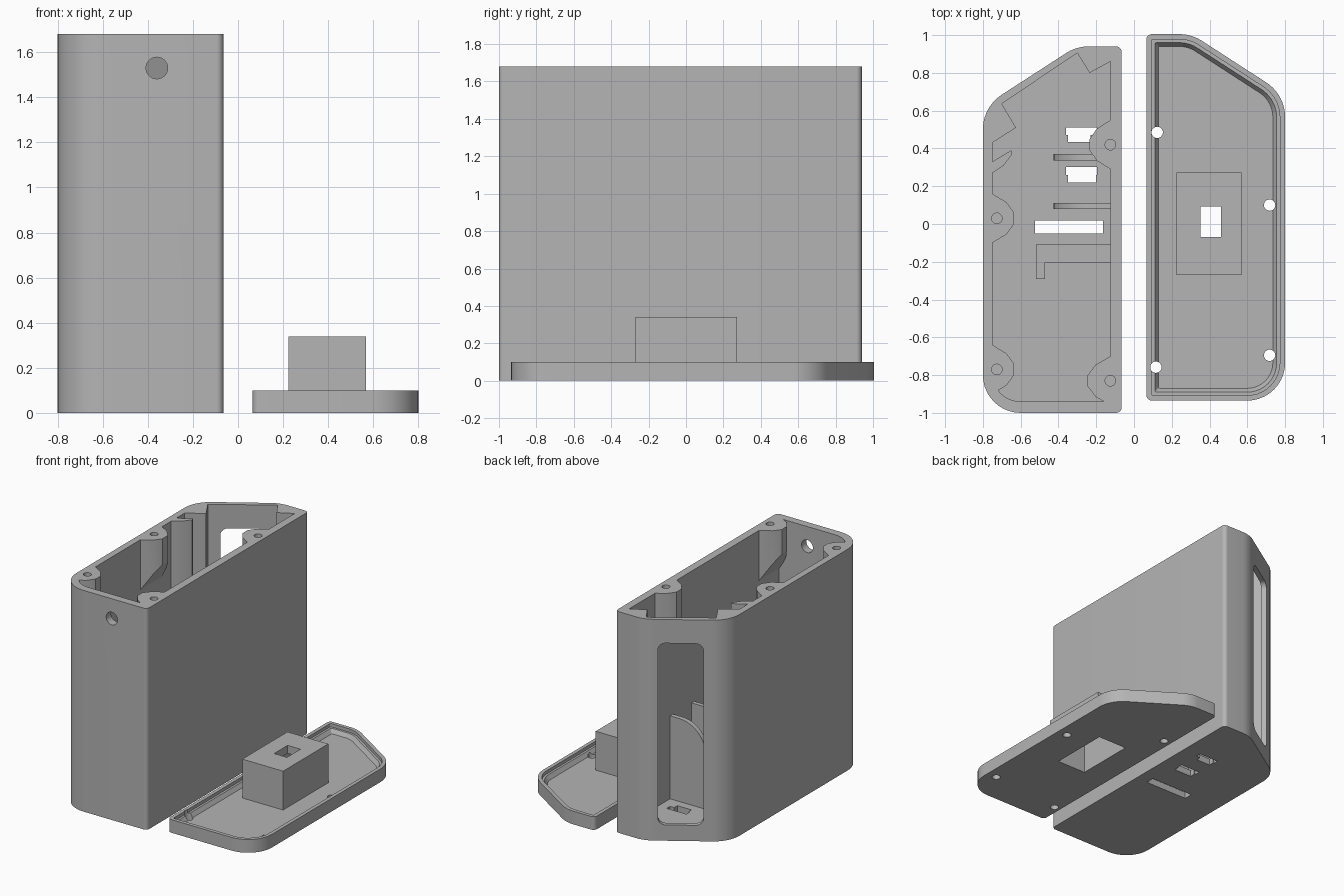
import bpy, bmesh, math
from mathutils import Vector, Matrix

cube = bpy.data.objects.get("Cube")
if cube:
    bpy.data.objects.remove(cube, do_unlink=True)

grey = bpy.data.materials.new("plain grey plastic")
grey.use_nodes = True
grey.diffuse_color = (0.46, 0.46, 0.46, 1)
grey.node_tree.nodes["Principled BSDF"].inputs["Base Color"].default_value = grey.diffuse_color


# Profile helpers
def fillet(points, radii, steps=10):
    """Round each polygon corner by its own radius."""
    pts = [Vector(p) for p in points]
    out = []
    for i, p in enumerate(pts):
        r = radii[i]
        a = (pts[i - 1] - p).normalized()
        b = (pts[(i + 1) % len(pts)] - p).normalized()
        if r <= 0:
            out.append(p)
            continue
        half = a.angle(b) / 2
        centre = p + (a + b).normalized() * r / math.sin(half)
        start = p + a * r / math.tan(half) - centre
        end = p + b * r / math.tan(half) - centre
        sweep = start.angle(end)
        for k in range(steps + 1):
            f = k / steps
            w = math.sin(sweep)
            out.append(centre + (start * math.sin((1 - f) * sweep) + end * math.sin(f * sweep)) / w)
    return out


def inset(points, d):
    """Move every edge of a counter-clockwise polygon inwards."""
    pts = [Vector(p) for p in points]
    out = []
    for i, p in enumerate(pts):
        e1 = (p - pts[i - 1]).normalized()
        e2 = (pts[(i + 1) % len(pts)] - p).normalized()
        n1, n2 = Vector((-e1.y, e1.x)), Vector((-e2.y, e2.x))
        out.append(p + (n1 + n2) * d / (1 + n1.dot(n2)))
    return out


def prism(name, low, z0, z1, high=None, matrix=None, slope=None):
    """Extrude or loft a profile; slope gives the bottom height from x."""
    bm = bmesh.new()
    bottom = [bm.verts.new((p[0], p[1], slope(p[0]) if slope else z0)) for p in low]
    top = [bm.verts.new((p[0], p[1], z1)) for p in (high or low)]
    bm.faces.new(bottom)
    bm.faces.new(top)
    n = len(bottom)
    for i in range(n):
        j = (i + 1) % n
        bm.faces.new((bottom[i], bottom[j], top[j], top[i]))
    if matrix:
        bm.transform(matrix)
    bmesh.ops.recalc_face_normals(bm, faces=bm.faces)
    mesh = bpy.data.meshes.new(name)
    bm.to_mesh(mesh)
    bm.free()
    obj = bpy.data.objects.new(name, mesh)
    bpy.context.collection.objects.link(obj)
    return obj


def rect(x0, x1, y0, y1):
    return [(x0, y0), (x1, y0), (x1, y1), (x0, y1)]


def circle(x, y, r, n=24):
    return [(x + r * math.cos(math.tau * k / n), y + r * math.sin(math.tau * k / n)) for k in range(n)]


def combine(target, tools, operation="DIFFERENCE"):
    """Apply boolean tools to a part and discard them."""
    for tool in tools:
        tool.hide_render = True
        mod = target.modifiers.new("shape", "BOOLEAN")
        mod.operation, mod.solver, mod.object = operation, "EXACT", tool
        graph = bpy.context.evaluated_depsgraph_get()
        mesh = bpy.data.meshes.new_from_object(target.evaluated_get(graph))
        target.modifiers.clear()
        target.data = mesh
        bpy.data.objects.remove(tool, do_unlink=True)


def finish(obj):
    obj.data.materials.clear()
    obj.data.materials.append(grey)
    bpy.ops.object.select_all(action="DESELECT")
    obj.select_set(True)
    bpy.context.view_layer.objects.active = obj
    bpy.ops.object.shade_smooth_by_angle(angle=math.radians(25))


# Case outer shell
TOP = 1.68
FLOOR = 0.05
case_pts = [(-0.8, -1), (-0.065, -1), (-0.065, 0.94), (-0.305, 0.94), (-0.8, 0.62)]
case_radii = [0.2, 0.03, 0.03, 0.22, 0.22]
case = prism("case_body", fillet(case_pts, case_radii), 0, TOP)

# Cavity with the display pocket along the slanted wall
cavity_pts = [(-0.75, -0.94), (-0.125, -0.94), (-0.125, 0.86), (-0.235, 0.8), (-0.3, 0.905),
              (-0.7, 0.637), (-0.625, 0.51), (-0.75, 0.43)]
cavity = prism("cavity", fillet(cavity_pts, [0.15] + [0] * 7), FLOOR, TOP + 0.1)

# Screw bosses with sloped undersides: wall x, direction, centre y, reach
solids = []
screws = []
for wall, d, cy, reach in ((-0.75, 1, 0.03, 0.115), (-0.75, 1, -0.77, 0.115),
                           (-0.125, -1, 0.42, 0.11), (-0.125, -1, -0.83, 0.12)):
    shape = [(wall - 0.03 * d, cy - 0.13), (wall, cy - 0.13), (wall + 0.65 * reach * d, cy - 0.085),
             (wall + reach * d, cy - 0.03), (wall + reach * d, cy + 0.03),
             (wall + 0.65 * reach * d, cy + 0.085), (wall, cy + 0.13), (wall - 0.03 * d, cy + 0.13)]
    solids.append(prism("boss", shape, 0, TOP + 0.2,
                        slope=lambda x, w=wall, s=d: 1.3 + 1.6 * (x - w) * s))
    screws.append(prism("screw_hole", circle(wall + (0.024 if d > 0 else 0.0), cy, 0.028),
                        TOP - 0.25, TOP + 0.1))

# Tall guide fin on the side wall
solids.append(prism("fin", [(-0.78, 0.26), (-0.75, 0.27), (-0.69, 0.31), (-0.645, 0.37),
                            (-0.65, 0.39), (-0.75, 0.33), (-0.78, 0.33)], 0, TOP + 0.2))

# Board ribs with a rounded upper corner, and an angled bracket
upright = Matrix(((1, 0, 0, 0), (0, 0, -1, 0), (0, 1, 0, 0), (0, 0, 0, 1)))
for y0, y1 in ((0.335, 0.37), (0.08, 0.112)):
    side = fillet([(-0.425, 0), (-0.1, 0), (-0.1, 0.68), (-0.425, 0.68)], [0, 0, 0, 0.22])
    solids.append(prism("rib", side, -y1, -y0, matrix=upright))
solids.append(prism("bracket", [(-0.52, -0.29), (-0.47, -0.29), (-0.47, -0.205), (-0.1, -0.205),
                                (-0.1, -0.108), (-0.52, -0.108)], 0, 0.3))
combine(cavity, solids)
combine(case, [cavity] + screws)

# Port slots in the floor
slots = [rect(-0.36, -0.195, 0.47, 0.51), rect(-0.35, -0.23, 0.433, 0.48),
         rect(-0.36, -0.195, 0.26, 0.303), rect(-0.35, -0.2, 0.22, 0.27),
         rect(-0.525, -0.165, -0.05, 0.018)]
combine(case, [prism("slot", s, -0.1, FLOOR + 0.03) for s in slots])

# Cable hole in the front wall
combine(case, [prism("cable_hole", circle(-0.36, 1.53, 0.048, 32), 0.9, 1.1, matrix=upright)])

# Rounded display window through the slanted wall
corner, far = Vector((-0.305, 0.94, 0)), Vector((-0.8, 0.62, 0))
along = (far - corner).normalized()
out = along.cross(Vector((0, 0, 1)))
place = Matrix((along, Vector((0, 0, 1)), out)).transposed().to_4x4()
place.translation = corner
window = fillet(rect(0.095, 0.41, 0.12, 1.5), [0.055] * 4)
combine(case, [prism("window", window, -0.09, 0.06, matrix=place)])
finish(case)

# Lid slab, the mirrored outline
lid_pts = [(-x, y + 0.065) for x, y in reversed(case_pts)]
lid_radii = case_radii[::-1]


def lid_outline(d):
    return fillet(inset(lid_pts, d), [max(r - d, 0.008) for r in lid_radii])


lid = prism("lid", lid_outline(0), 0, 0.1)
combine(lid, [prism("rim_step", lid_outline(0.028), 0.075, 0.15),
              prism("recess", lid_outline(0.065), 0.045, 0.09, high=lid_outline(0.035))])

# Raised hollow block with a port opening
combine(lid, [prism("block", rect(0.225, 0.568, -0.27, 0.272), 0.02, 0.34)], "UNION")
combine(lid, [prism("block_hollow", rect(0.275, 0.52, -0.23, 0.23), -0.05, 0.28),
              prism("port", rect(0.352, 0.46, -0.07, 0.092), 0.2, 0.4)])

# Lid screw holes
combine(lid, [prism("lid_hole", circle(x, y, 0.03), -0.1, 0.2)
              for x, y in ((0.123, 0.485), (0.718, 0.1), (0.718, -0.695), (0.116, -0.758))])
finish(lid)
